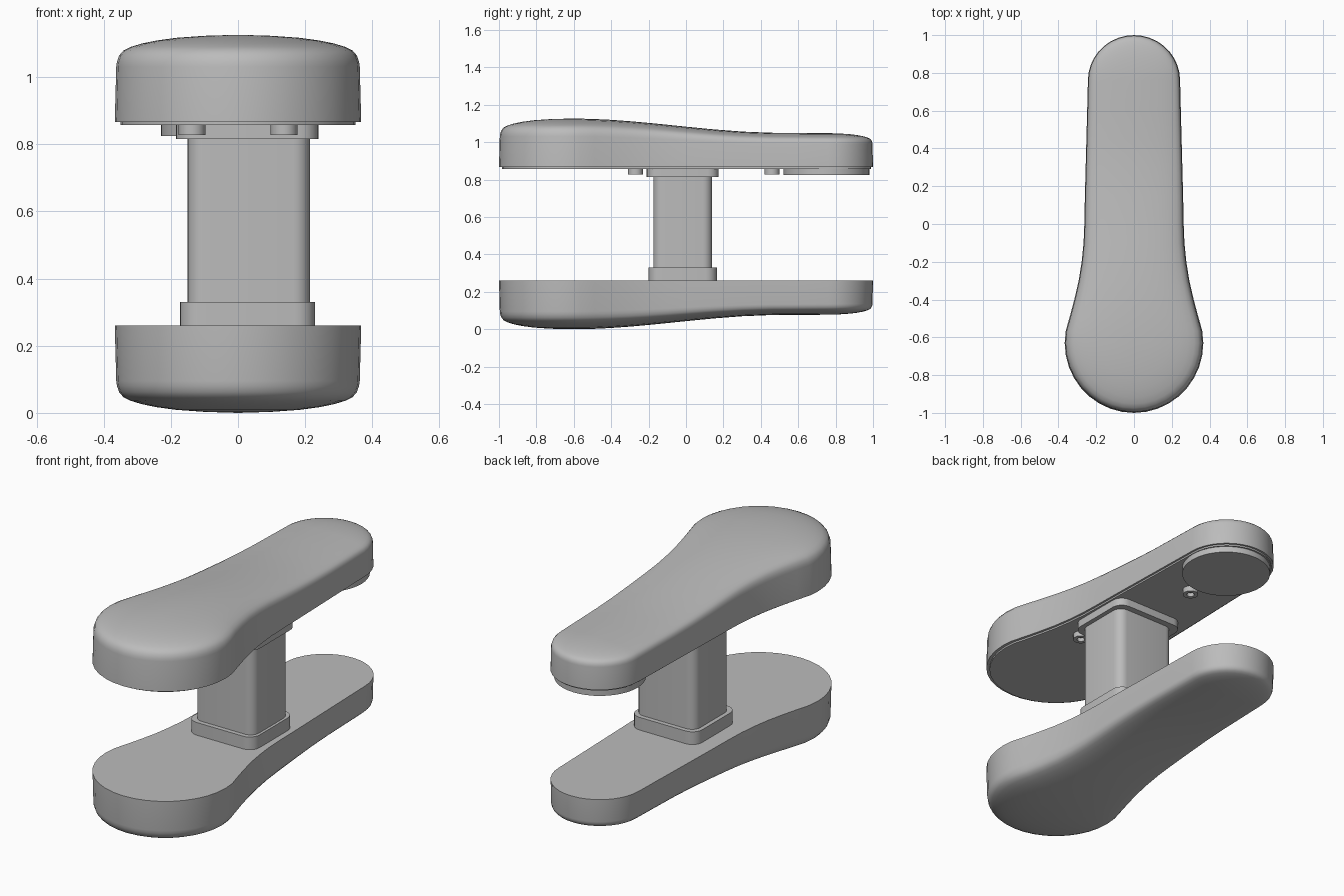
import bpy
import bmesh
from math import sin, cos, radians

cube = bpy.data.objects.get("Cube")
if cube:
    bpy.data.objects.remove(cube, do_unlink=True)

grey = bpy.data.materials.new("plain_grey")
grey.use_nodes = True
grey.diffuse_color = (0.5, 0.5, 0.5, 1)
grey.node_tree.nodes["Principled BSDF"].inputs["Base Color"].default_value = (0.5, 0.5, 0.5, 1)

HEIGHT = 1.126      # overall height; the two pads mirror about its middle
SEAT = 0.866        # flat inner face of the upper pad
FRONT_Y, REAR_Y = -0.63, 0.76   # centres of the rounded ends


def finish(name, bm):
    """Turn a bmesh into a smooth-shaded object with sharp hard edges."""
    bmesh.ops.recalc_face_normals(bm, faces=bm.faces[:])
    mesh = bpy.data.meshes.new(name)
    bm.to_mesh(mesh)
    bm.free()
    mesh.materials.append(grey)
    mesh.shade_smooth()
    mesh.set_sharp_from_angle(angle=radians(32))
    obj = bpy.data.objects.new(name, mesh)
    bpy.context.collection.objects.link(obj)
    return obj


def loft(bm, rings):
    """Join closed rings of points with quads; return the vertex rings."""
    rows = [[bm.verts.new(p) for p in ring] for ring in rings]
    for a, b in zip(rows, rows[1:]):
        for i in range(len(a)):
            j = (i + 1) % len(a)
            bm.faces.new((a[i], a[j], b[j], b[i]))
    return rows


def prism(name, outline, z0, z1, socket=0):
    bm = bmesh.new()
    rows = loft(bm, [[(x, y, z) for x, y in outline] for z in (z0, z1)])
    bottom = bm.faces.new(rows[0][::-1])
    bm.faces.new(rows[1])
    if socket:
        bm.normal_update()
        bmesh.ops.inset_individual(bm, faces=[bottom], thickness=socket)
        bm.normal_update()
        hole = bmesh.ops.extrude_discrete_faces(bm, faces=[bottom])["faces"][0]
        bmesh.ops.translate(bm, verts=hole.verts[:], vec=(0, 0, socket))
    return finish(name, bm)


def circle(cx, cy, r, n):
    return [(cx + r * cos(radians(360 * i / n)), cy + r * sin(radians(360 * i / n)))
            for i in range(n)]


def rounded_box(x0, x1, y0, y1, r, steps=6):
    corners = ((x1 - r, y1 - r), (x0 + r, y1 - r), (x0 + r, y0 + r), (x1 - r, y0 + r))
    return [(cx + r * cos(radians(90 * (k + i / steps))),
             cy + r * sin(radians(90 * (k + i / steps))))
            for k, (cx, cy) in enumerate(corners) for i in range(steps + 1)]


def pad_outline():
    """Wide round front, narrow waist and small round rear."""
    half = [(0.367 * cos(radians(a)), FRONT_Y + 0.37 * sin(radians(a)))
            for a in range(-90, 11, 10)]
    half += [(0.34, -0.49), (0.316, -0.4), (0.293, -0.3), (0.277, -0.2), (0.267, -0.1),
             (0.263, 0), (0.26, 0.15), (0.256, 0.3), (0.252, 0.45), (0.248, 0.6)]
    half += [(0.244 * cos(radians(a)), REAR_Y + 0.24 * sin(radians(a)))
             for a in range(0, 91, 10)]
    half[0], half[-1] = (0, -1), (0, 1)
    return half + [(-x, y) for x, y in half[-2:0:-1]]


def shrink(outline, t):
    """Scale an outline towards the pad's central spine."""
    out = []
    for x, y in outline:
        s = min(max(y, FRONT_Y), REAR_Y)
        out.append((x * t, s + (y - s) * t))
    return out


def blend(y):
    k = min(max((y + 0.6) / 1.1, 0), 1)
    return k * k * (3 - 2 * k)


def pad(name, flipped):
    # Each step is a scale towards the spine and a drop below the crown
    steps = ((0.988, 0.095), (0.982, 0.08), (0.965, 0.062), (0.93, 0.047), (0.87, 0.036),
             (0.78, 0.026), (0.66, 0.017), (0.5, 0.009), (0.27, 0.003), (0, 0))
    rings = [[(x, y, SEAT) for x, y in OUTLINE]]
    for t, drop in steps:
        ring = []
        for x, y in shrink(OUTLINE, t):
            b = blend(y)
            crown = HEIGHT - 0.076 * b - 0.006 * max(0, y - 0.5)
            ring.append((x, y, crown - drop * (1 - 0.4 * b)))
        rings.append(ring)
    if flipped:
        rings = [[(x, y, HEIGHT - z) for x, y, z in ring] for ring in rings]
    bm = bmesh.new()
    rows = loft(bm, rings)
    bm.faces.new(rows[0][::-1])
    bmesh.ops.remove_doubles(bm, verts=rows[-1], dist=0.0005)
    return finish(name, bm)


# Mirrored pads
OUTLINE = pad_outline()
pad("upper_pad", False)
pad("lower_pad", True)

# Thin plate under the upper pad, with the round boss at the rear
prism("base_plate", shrink(OUTLINE, 0.955), 0.857, SEAT + 0.004)
prism("rear_disc", circle(0, 0.75, 0.23, 40), 0.824, SEAT)

# Column and its collars
prism("column", rounded_box(-0.15, 0.215, -0.175, 0.14, 0.05), 0.25, 0.87)
prism("lower_collar", rounded_box(-0.173, 0.23, -0.2, 0.165, 0.06), 0.25, 0.33)
prism("upper_collar", rounded_box(-0.185, 0.24, -0.21, 0.175, 0.06), 0.815, 0.87)

# Socket bolts under the plate
for label, x, y in (("front_left", 0.137, -0.27), ("front_right", -0.137, -0.27),
                    ("rear", 0, 0.46)):
    prism(label + "_bolt", circle(x, y, 0.04, 18), 0.827, SEAT, socket=0.02)
